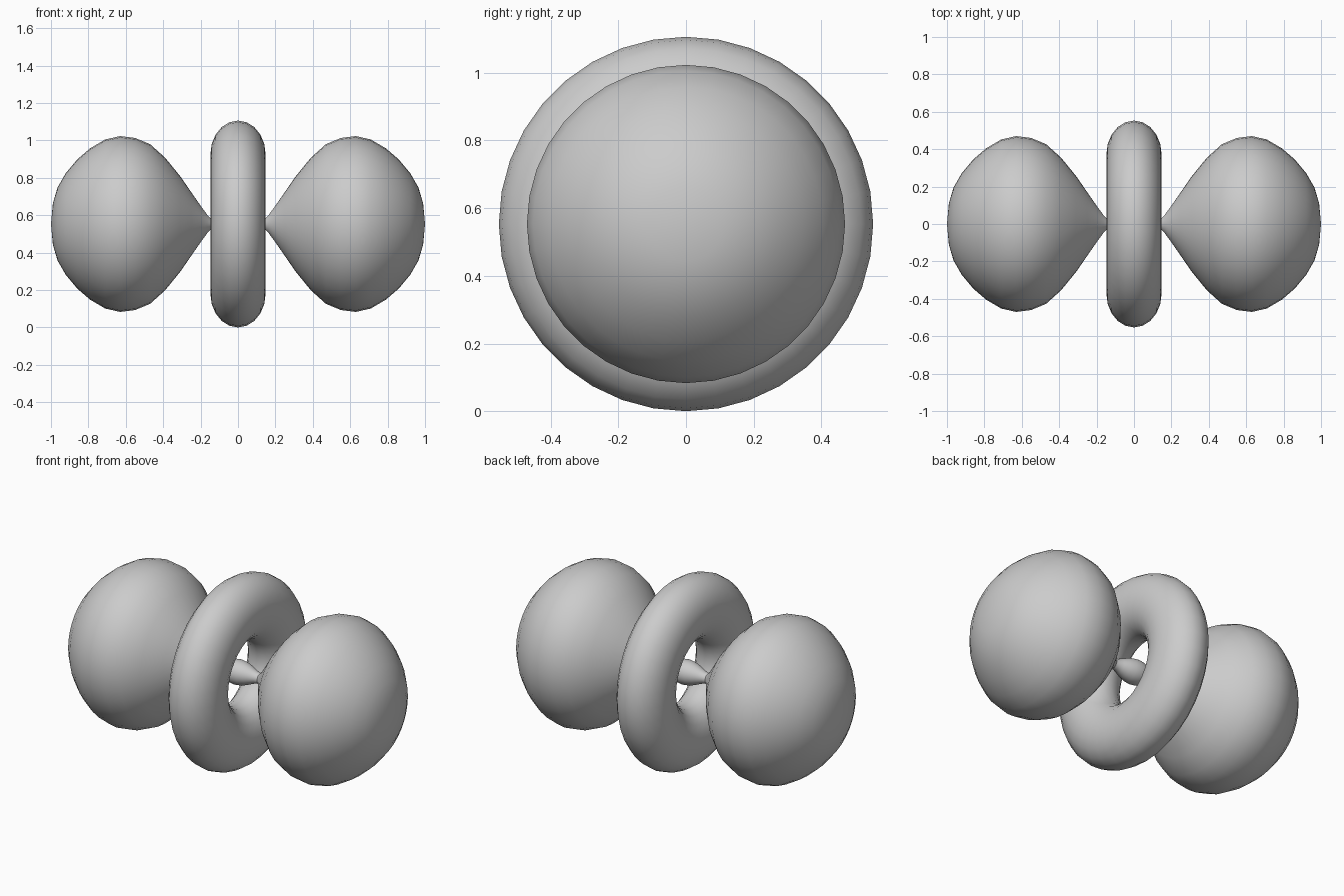
import bpy, bmesh, math

if "Cube" in bpy.data.objects:
    bpy.data.objects.remove(bpy.data.objects["Cube"], do_unlink=True)

CENTRE_Z = 0.553
SEGMENTS = 36

grey = bpy.data.materials.new("plain grey")
grey.use_nodes = True
grey.diffuse_color = (0.6, 0.6, 0.6, 1)
grey.node_tree.nodes["Principled BSDF"].inputs["Base Color"].default_value = (0.6, 0.6, 0.6, 1)


def lathe(name, profile, closed=False):
    """Revolve (x, radius) points around the x axis."""
    bm = bmesh.new()
    verts = [bm.verts.new((x, 0, r)) for x, r in profile]
    edges = [bm.edges.new(pair) for pair in zip(verts, verts[1:])]
    if closed:
        edges.append(bm.edges.new((verts[-1], verts[0])))
    bmesh.ops.spin(bm, geom=verts + edges, cent=(0, 0, 0), axis=(1, 0, 0),
                   angle=math.tau, steps=SEGMENTS, use_duplicate=False)
    bmesh.ops.remove_doubles(bm, verts=bm.verts, dist=0.0005)
    bmesh.ops.recalc_face_normals(bm, faces=bm.faces)
    for face in bm.faces:
        face.smooth = True
    mesh = bpy.data.meshes.new(name)
    bm.to_mesh(mesh)
    bm.free()
    mesh.materials.append(grey)
    obj = bpy.data.objects.new(name, mesh)
    obj.location.z = CENTRE_Z
    bpy.context.collection.objects.link(obj)
    return obj


# Teardrop lobes, narrow neck towards the middle
lobe = [(0.145, 0.03), (0.165, 0.05), (0.20, 0.098), (0.25, 0.17), (0.31, 0.257),
        (0.39, 0.355), (0.47, 0.427), (0.55, 0.46), (0.63, 0.47), (0.71, 0.452),
        (0.79, 0.405), (0.86, 0.345), (0.92, 0.273), (0.965, 0.195),
        (0.99, 0.11), (1.0, 0.0)]
for side, name in ((1, "left_lobe"), (-1, "right_lobe")):
    lathe(name, [(side * x, r) for x, r in lobe])

# Small spindle joining the two necks through the ring
half = [(0.145, 0.03), (0.125, 0.032), (0.10, 0.042), (0.07, 0.055), (0.035, 0.066)]
lathe("centre_spindle", [(-x, r) for x, r in half] + [(0, 0.07)] + half[::-1])

# Ring with an oval section around the middle
section = [math.tau * i / 20 for i in range(20)]
lathe("centre_ring", [(0.148 * math.sin(a), 0.371 + 0.182 * math.cos(a)) for a in section],
      closed=True)
